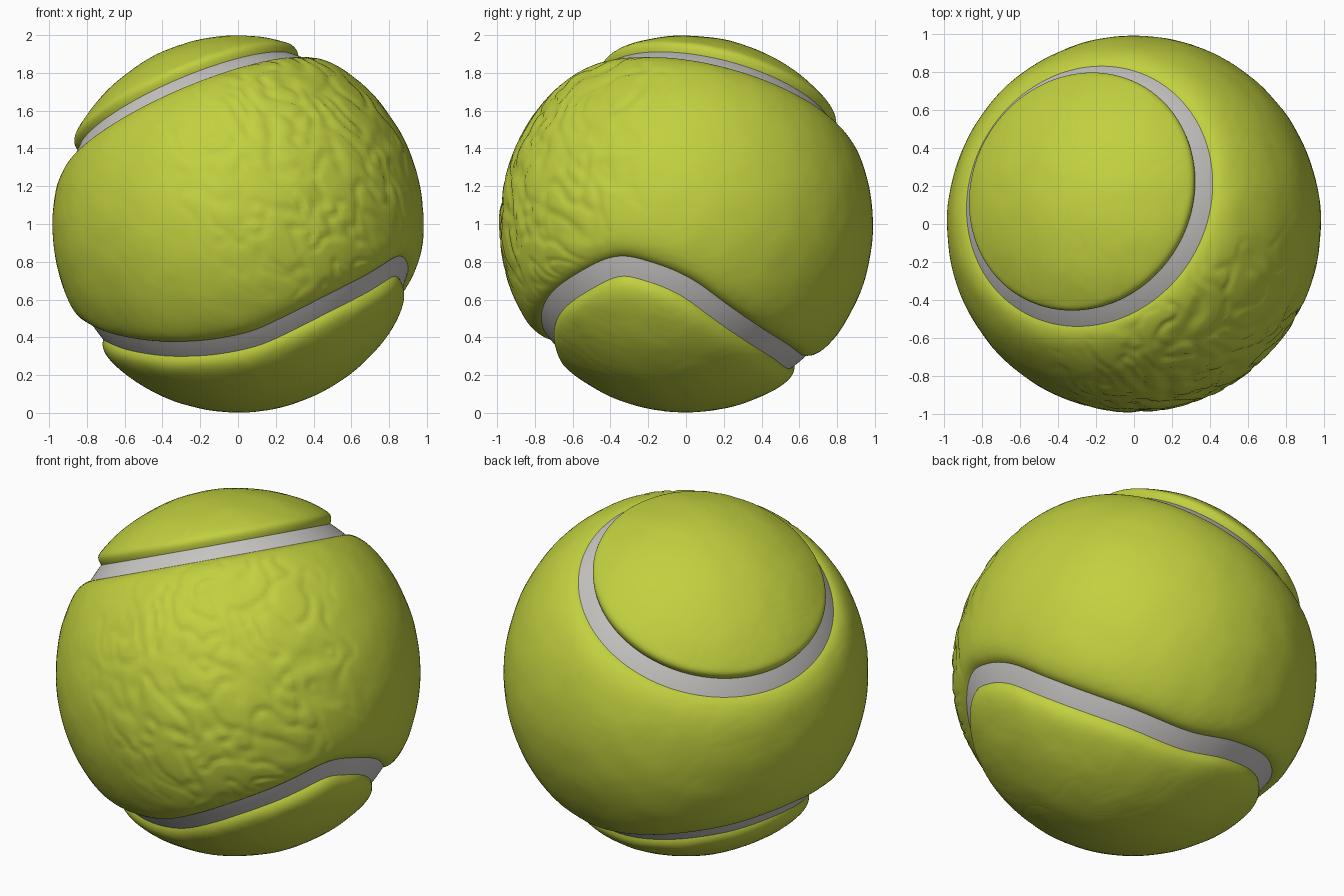
import bpy, bmesh, math
from mathutils import Vector, noise

if "Cube" in bpy.data.objects:
    bpy.data.objects.remove(bpy.data.objects["Cube"])

COLS = 288
AXIS = Vector((-0.376, 0.233, 0.896)).normalized()   # axis through the round top panel
HALF_SEAM = 0.058

# Centre line of the wavy lower seam, relative to the ball centre
LOWER = [(.85, -.38, -.23), (.90, -.2, -.255), (.90, 0, -.34), (.805, .2, -.48),
         (.62, .4, -.615), (.42, .52, -.69), (.13, .59, -.735), (-.18, .62, -.70),
         (-.49, .515, -.645), (-.73, .22, -.58), (-.75, -.1, -.58), (-.6, -.386, -.64),
         (-.35, -.59, -.67), (-.1, -.694, -.655), (.1, -.733, -.61), (.3, -.745, -.52),
         (.5, -.70, -.42), (.69, -.58, -.325)]


def material(name, rgb):
    m = bpy.data.materials.new(name)
    m.diffuse_color = (*rgb, 1)
    m.use_nodes = True
    m.node_tree.nodes["Principled BSDF"].inputs["Base Color"].default_value = m.diffuse_color
    return m


felt = material("yellow green felt", (0.54, 0.63, 0.05))
rubber = material("light grey seam", (0.58, 0.57, 0.55))


def closed_spline(pts, n):
    """Closed smooth curve through the points, projected on the unit sphere."""
    pts = [Vector(p) for p in pts]
    out = []
    for k in range(n):
        u = k * len(pts) / n
        i, t = int(u), u - int(u)
        a, b, c, d = (pts[(i + j) % len(pts)] for j in (-1, 0, 1, 2))
        p = 0.5 * (2 * b + (c - a) * t + (2 * a - 5 * b + 4 * c - d) * t * t
                   + (3 * b - a - 3 * c + d) * t ** 3)
        out.append(p.normalized())
    return out


def slerp(a, b, t):
    w = a.angle(b)
    if w < 1e-6:
        return a.copy()
    return (a * math.sin((1 - t) * w) + b * math.sin(t * w)) / math.sin(w)


def smooth(a, b, x):
    t = min(max((x - a) / (b - a), 0), 1)
    return t * t * (3 - 2 * t)


def wear(d):
    """Worn felt: faint unevenness all over, deep creases on the front right."""
    r = 0.003 * (noise.noise(d * 6) - 0.6)
    rough = smooth(0.55, 0.95, d.dot(Vector((0.42, -0.8, 0.42)).normalized()))
    q = Vector((d.x * 9 + d.z * 7, d.y * 5, d.z * 5 - d.x * 3))
    q += 0.6 * noise.noise_vector(d * 5)
    crease = 1 - min(abs(noise.noise(q)) * 4, 1)
    return r - (0.002 + 0.011 * rough) * crease * smooth(0.0, 0.6, rough + 0.25)


# Key directions of every column, from top pole to bottom pole
loop = closed_spline(LOWER, COLS)
loop = [(loop[i - 1] + 2 * p + loop[(i + 1) % COLS]).normalized() for i, p in enumerate(loop)]
columns = []
for i, p in enumerate(loop):
    side = p.cross(loop[(i + 1) % COLS] - loop[i - 1]).normalized()
    if side.dot(AXIS) < 0:
        side = -side
    out = (p - AXIS * p.dot(AXIS)).normalized()
    polar = lambda deg: AXIS * math.cos(math.radians(deg)) + out * math.sin(math.radians(deg))
    columns.append([AXIS, polar(42.2), polar(48.4),
                    (p + side * HALF_SEAM).normalized(),
                    (p - side * HALF_SEAM).normalized(), -AXIS])


def section(name, key, rows, mat, start=None, end=None):
    """Lofted strip between two key rings; start/end are the rounding widths at its seam edges."""
    bm = bmesh.new()
    grid = []
    for col in columns:
        a, b = col[key], col[key + 1]
        arc = a.angle(b)
        line = []
        for k in range(rows + 1):
            t = k / rows
            if start and end:
                t = 0.5 - 0.5 * math.cos(math.pi * t)
            elif end:
                t = math.sin(math.pi / 2 * t)
            elif start:
                t = 1 - math.cos(math.pi / 2 * t)
            d = slerp(a, b, t).normalized()
            r = 1.0
            if start or end:
                edge = 1.0
                if start:
                    r -= 0.052 * math.exp(-t * arc / start)
                    edge = min(edge, t * arc)
                if end:
                    r -= 0.052 * math.exp(-(1 - t) * arc / end)
                    edge = min(edge, (1 - t) * arc)
                r += wear(d) * smooth(0, 0.08, edge)
            else:
                r -= 0.052
            v = d * r
            line.append(bm.verts.new((v.x * 0.985, v.y * 0.992, v.z + 1.0)))
        grid.append(line)
    for i in range(COLS):
        l, m = grid[i], grid[(i + 1) % COLS]
        for k in range(rows):
            bm.faces.new((l[k], l[k + 1], m[k + 1], m[k]))
    bmesh.ops.remove_doubles(bm, verts=bm.verts, dist=1e-5)
    bm.normal_update()
    centre = Vector((0, 0, 1))
    for f in bm.faces:
        f.smooth = True
        if f.normal.dot(f.calc_center_median() - centre) < 0:
            f.normal_flip()
    me = bpy.data.meshes.new(name)
    bm.to_mesh(me)
    bm.free()
    me.materials.append(mat)
    bpy.context.collection.objects.link(bpy.data.objects.new(name, me))


# Felt panels and the two recessed seams
section("top_panel", 0, 44, felt, end=0.016)
section("top_seam", 1, 4, rubber)
section("main_panel", 2, 100, felt, start=0.06, end=0.05)
section("lower_seam", 3, 4, rubber)
section("bottom_panel", 4, 50, felt, start=0.04)
